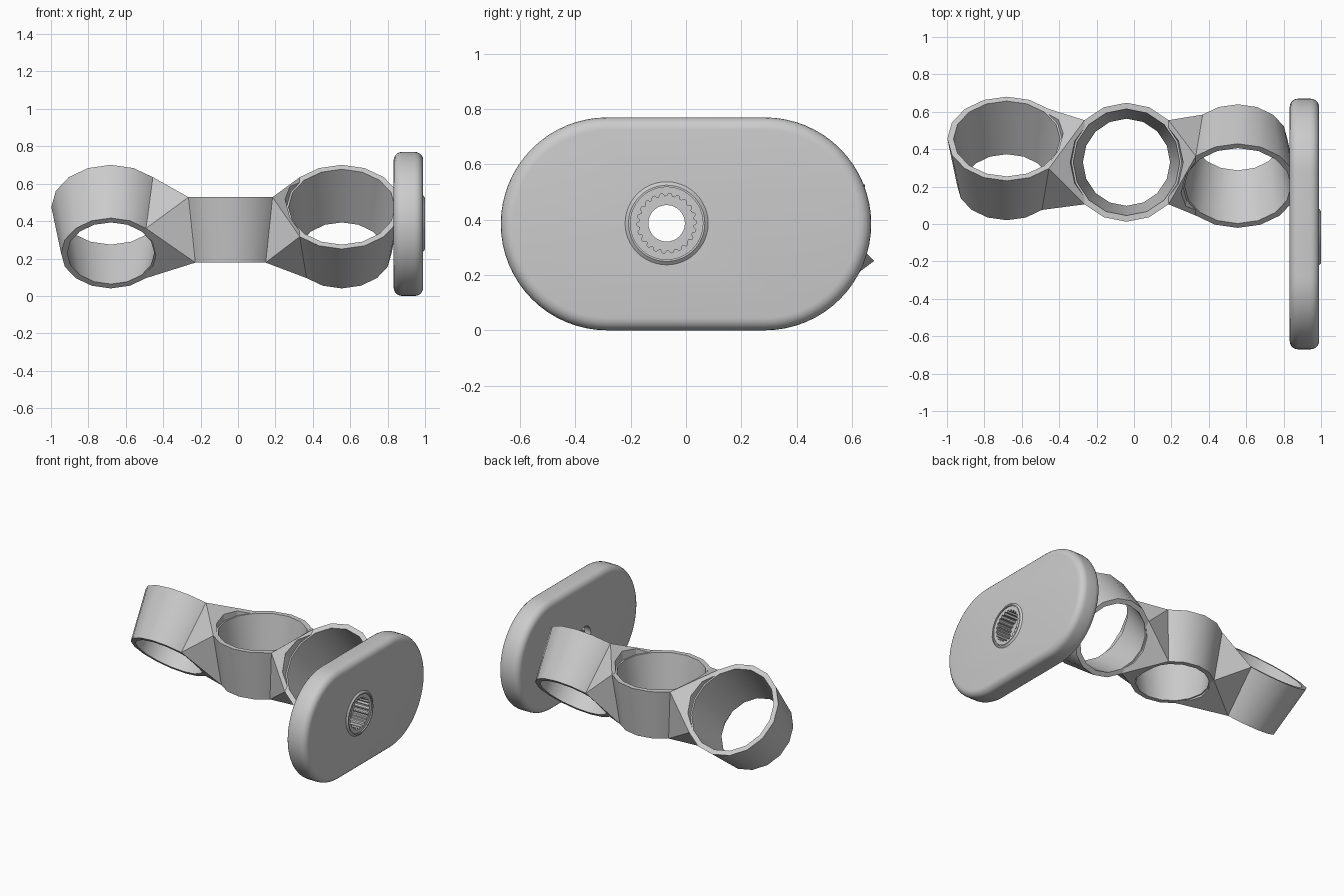
import bpy, bmesh
from math import sin, cos, pi, radians
from mathutils import Vector, Matrix

old = bpy.data.objects.get("Cube")
if old:
    bpy.data.objects.remove(old, do_unlink=True)

grey = bpy.data.materials.new("plain_grey")
grey.use_nodes = True
colour = (0.6, 0.6, 0.6, 1)
grey.diffuse_color = colour
grey.node_tree.nodes["Principled BSDF"].inputs["Base Color"].default_value = colour

X = Vector((1, 0, 0))
SIDES, HALF = 16, 0.175
BIG, SMALL, WALL = 0.318, 0.266, 0.033


def finish(name, bm):
    bmesh.ops.recalc_face_normals(bm, faces=bm.faces[:])
    mesh = bpy.data.meshes.new(name)
    bm.to_mesh(mesh)
    bm.free()
    mesh.materials.append(grey)
    obj = bpy.data.objects.new(name, mesh)
    bpy.context.collection.objects.link(obj)
    return obj


def bake(obj):
    """Apply the modifiers of an object."""
    graph = bpy.context.evaluated_depsgraph_get()
    mesh = bpy.data.meshes.new_from_object(obj.evaluated_get(graph))
    obj.modifiers.clear()
    obj.data = mesh


def cut(obj, cutters):
    for c in cutters:
        mod = obj.modifiers.new("cut", "BOOLEAN")
        mod.operation, mod.solver, mod.object = "DIFFERENCE", "EXACT", c
    bake(obj)


def smooth(obj, angle=32):
    bpy.ops.object.select_all(action="DESELECT")
    obj.select_set(True)
    bpy.context.view_layer.objects.active = obj
    bpy.ops.object.shade_smooth_by_angle(angle=radians(angle))


def circle_points(ring, t, radius, angle):
    """Point on a ring: t runs from -1 (small end) to 1 (big end)."""
    centre, axis = ring
    side = axis.cross(X)
    return centre + axis * HALF * t + radius * (X * cos(angle) + side * sin(angle))


def radius_at(t):
    return (BIG + SMALL) / 2 + (BIG - SMALL) / 2 * t


def loop(bm, ring, t, offset):
    return [bm.verts.new(circle_points(ring, t, radius_at(t) - offset, 2 * pi * i / SIDES))
            for i in range(SIDES)]


def skin(bm, a, b):
    for i in range(len(a)):
        j = (i + 1) % len(a)
        bm.faces.new((a[i], a[j], b[j], b[i]))


def tapered_ring(name, ring):
    bm = bmesh.new()
    loops = [loop(bm, ring, t, o) for t, o in ((-1, 0), (1, 0), (1, WALL), (-1, WALL))]
    for a, b in zip(loops, loops[1:] + loops[:1]):
        skin(bm, a, b)
    smooth(finish(name, bm))


def bore(ring):
    """Helper that keeps the inside of a ring clear."""
    bm = bmesh.new()
    a, b = loop(bm, ring, -1.6, WALL * 0.7), loop(bm, ring, 1.6, WALL * 0.7)
    skin(bm, a, b)
    bm.faces.new(a)
    bm.faces.new(b)
    return finish("bore_cutter", bm)


def web(name, left, right):
    """Faceted bridge between the facing sides of two rings."""
    bm = bmesh.new()
    for ring, base in ((left, 0), (right, pi)):
        for t in (-1, 1):
            for k in (-2, -1, 0, 1, 2):
                bm.verts.new(circle_points(ring, t, radius_at(t), base + k * pi / 8))
    hull = bmesh.ops.convex_hull(bm, input=bm.verts[:])
    loose = [v for v in bm.verts if not v.link_faces]
    bmesh.ops.delete(bm, geom=loose, context="VERTS")
    obj = finish(name, bm)
    cutters = [bore(left), bore(right)]
    cut(obj, cutters)
    for c in cutters:
        bpy.data.objects.remove(c, do_unlink=True)


# Three tapered rings, the outer two tilted opposite ways
tilt = Vector((0, 1, 1)).normalized()
right_ring = (Vector((-0.68, 0.332, 0.352)), tilt)
middle_ring = (Vector((-0.04, 0.33, 0.353)), Vector((0, 0, 1)))
left_ring = (Vector((0.555, 0.328, 0.352)), Vector((0, -1, 1)).normalized())
tapered_ring("right_ring", right_ring)
tapered_ring("middle_ring", middle_ring)
tapered_ring("left_ring", left_ring)
web("right_web", right_ring, middle_ring)
web("left_web", middle_ring, left_ring)


def prism(name, outline, x0, x1):
    """Extrude a (y, z) outline along x."""
    bm = bmesh.new()
    a, b = ([bm.verts.new((x, y, z)) for y, z in outline] for x in (x0, x1))
    skin(bm, a, b)
    bm.faces.new(a)
    bm.faces.new(b)
    return finish(name, bm)


# Rounded end plate
END, SHIFT = 0.385, 0.285
stadium = []
for side in (1, -1):
    for i in range(33):
        a = -pi / 2 + pi * i / 32
        stadium.append((side * (SHIFT + END * cos(a)), END + side * END * sin(a)))
plate = prism("end_plate", stadium, 0.832, 0.99)
bevel = plate.modifiers.new("round", "BEVEL")
bevel.width, bevel.segments, bevel.limit_method = 0.045, 5, "ANGLE"
bake(plate)

# Low round boss on the plate
HUB_Y, HUB_Z = -0.07, 0.387
bm = bmesh.new()
place = Matrix.Translation((0.985, HUB_Y, HUB_Z)) @ Matrix.Rotation(pi / 2, 4, "Y")
bmesh.ops.create_cone(bm, cap_ends=True, segments=48, radius1=0.175, radius2=0.138,
                      depth=0.03, matrix=place)
boss = finish("boss", bm)


def round_outline(radii, step_count):
    n = len(radii) * step_count
    return [(HUB_Y + radii[i % len(radii)] * cos(2 * pi * i / n),
             HUB_Z + radii[i % len(radii)] * sin(2 * pi * i / n)) for i in range(n)]


# Toothed socket, shallow recess and through hole
cutters = [prism("recess_cutter", round_outline([0.131], 48), 0.992, 1.1),
           prism("socket_cutter", round_outline([0.108, 0.108, 0.098, 0.098], 22), 0.88, 1.1),
           prism("hole_cutter", round_outline([0.066], 32), 0.7, 1.1)]
cut(plate, cutters[1:])
cut(boss, cutters)
for c in cutters:
    bpy.data.objects.remove(c, do_unlink=True)
smooth(plate)
smooth(boss)
